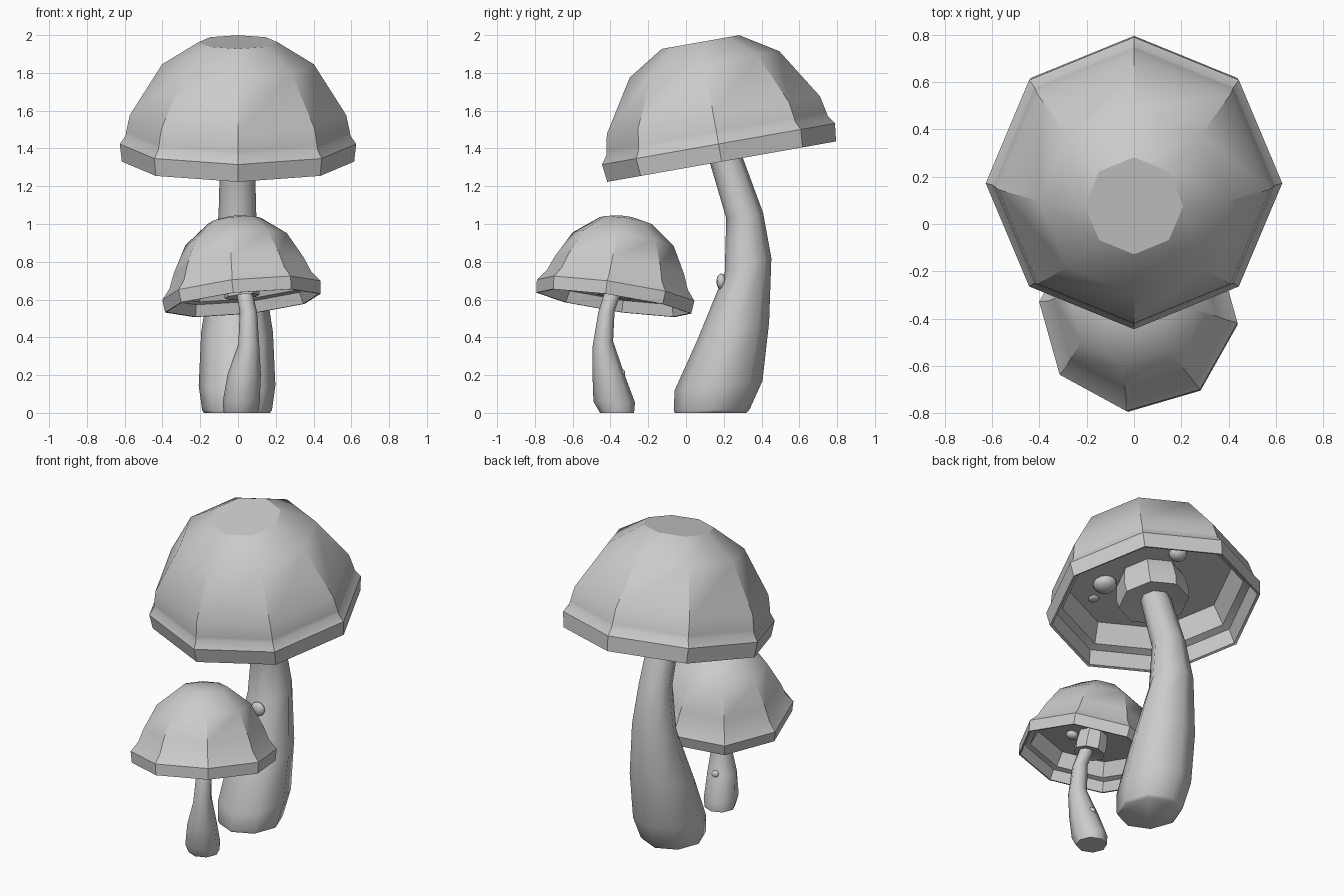
import bpy, bmesh, math
from mathutils import Vector, Matrix

if "Cube" in bpy.data.objects:
    bpy.data.objects.remove(bpy.data.objects["Cube"])

SIDES = 8


def finish(name, bm, angle):
    bmesh.ops.recalc_face_normals(bm, faces=bm.faces)
    me = bpy.data.meshes.new(name)
    bm.to_mesh(me)
    bm.free()
    ob = bpy.data.objects.new(name, me)
    bpy.context.collection.objects.link(ob)
    bpy.ops.object.select_all(action='DESELECT')
    ob.select_set(True)
    bpy.context.view_layer.objects.active = ob
    bpy.ops.object.shade_smooth_by_angle(angle=math.radians(angle))
    return ob


def loft(name, rings, angle):
    """Skin a list of eight-point rings and cap both ends."""
    bm = bmesh.new()
    rows = [[bm.verts.new(p) for p in ring] for ring in rings]
    for a, b in zip(rows, rows[1:]):
        for i in range(SIDES):
            j = (i + 1) % SIDES
            bm.faces.new((a[i], a[j], b[j], b[i]))
    bm.faces.new(rows[0])
    bm.faces.new(rows[-1])
    return finish(name, bm, angle)


def lathe(name, profile, matrix, angle=30):
    """Octagonal turning of (radius, height) points."""
    step = math.tau / SIDES
    return loft(name, [[matrix @ Vector((r * math.cos(i * step), r * math.sin(i * step), h))
                        for i in range(SIDES)] for r, h in profile], angle)


def stem(name, rows):
    """Each row: centre x, half width x, then front (y, z) and back (y, z)."""
    rings = []
    for cx, rx, y0, z0, y1, z1 in rows:
        mid = Vector((cx, (y0 + y1) / 2, (z0 + z1) / 2))
        half = Vector((0, (y1 - y0) / 2, (z1 - z0) / 2))
        rings.append([mid + Vector((rx, 0, 0)) * math.cos(i * math.tau / SIDES)
                      + half * math.sin(i * math.tau / SIDES) for i in range(SIDES)])
    return loft(name, rings, 55)


def frame(centre, axis, yaw=0):
    rot = Vector((0, 0, 1)).rotation_difference(Vector(axis)).to_matrix().to_4x4()
    return Matrix.Translation(centre) @ rot @ Matrix.Rotation(math.radians(yaw), 4, 'Z')


def bead(name, matrix, pos, size):
    bm = bmesh.new()
    bmesh.ops.create_uvsphere(bm, u_segments=12, v_segments=8, radius=1)
    bm.transform(matrix @ Matrix.Translation(pos) @ Matrix.Diagonal((*size, 1)))
    return finish(name, bm, 60)


# Hollow underside, from the ceiling out to the rim lip
inside = [(0.10, 0.225), (0.48, 0.225), (0.53, 0.10), (0.575, 0.085), (0.60, -0.005)]
collar = [(0.17, 0.26), (0.20, 0.20), (0.213, 0.10), (0.205, 0.045), (0.09, 0.06)]

# Large mushroom cap
big = frame((0, 0.187, 1.34), (0, -0.174, 0.985))
lathe("large_cap", inside + [(0.615, -0.01), (0.626, 0.085), (0.595, 0.13), (0.592, 0.15),
                             (0.573, 0.24), (0.402, 0.513), (0.208, 0.633)], big)
lathe("large_collar", collar, big)

# Large stem
stem("large_stem", [
    (-0.005, 0.175, -0.06, 0.0, 0.32, 0.0),
    (-0.005, 0.185, -0.065, 0.015, 0.335, 0.015),
    (-0.005, 0.203, -0.06, 0.12, 0.405, 0.17),
    (-0.005, 0.19, 0.055, 0.375, 0.44, 0.48),
    (-0.005, 0.135, 0.205, 0.74, 0.452, 0.82),
    (-0.003, 0.1, 0.213, 1.03, 0.408, 1.06),
    (-0.003, 0.092, 0.125, 1.33, 0.288, 1.385),
    (-0.003, 0.088, 0.08, 1.47, 0.24, 1.5)])

# Small mushroom cap
small = frame((0.025, -0.382, 0.585), (-0.105, 0.148, 1), -6.5)
k = 0.68
lathe("small_cap", [(r * k, h * k) for r, h in inside]
      + [(0.417, -0.004), (0.424, 0.065), (0.38, 0.12), (0.348, 0.2),
         (0.272, 0.34), (0.14, 0.44), (0.05, 0.459)], small)
lathe("small_collar", [(r * 0.45, h * k) for r, h in collar], small)

# Small stem
stem("small_stem", [
    (0.015, 0.09, -0.455, 0.0, -0.275, 0.0),
    (0.017, 0.098, -0.49, 0.06, -0.27, 0.055),
    (0.033, 0.088, -0.495, 0.2, -0.328, 0.21),
    (0.057, 0.055, -0.495, 0.35, -0.386, 0.38),
    (0.055, 0.046, -0.465, 0.53, -0.378, 0.54),
    (0.035, 0.043, -0.435, 0.63, -0.345, 0.63),
    (0.02, 0.04, -0.41, 0.7, -0.33, 0.7)])

# Dew beads on the stems and under the caps
bead("large_stem_bead", Matrix(), (0.01, 0.187, 0.695), (0.046, 0.026, 0.043))
bead("small_stem_bead", Matrix(), (0.03, -0.342, 0.21), (0.024, 0.02, 0.024))
bead("large_cap_bead_a", big, (0.205, -0.17, 0.21), (0.07, 0.07, 0.045))
bead("large_cap_bead_b", big, (0.02, 0.275, 0.21), (0.054, 0.054, 0.04))
bead("large_cap_bead_c", big, (0.165, -0.32, 0.222), (0.032, 0.032, 0.012))
bead("small_cap_bead", small, (0.09, -0.08, 0.14), (0.037, 0.037, 0.025))
